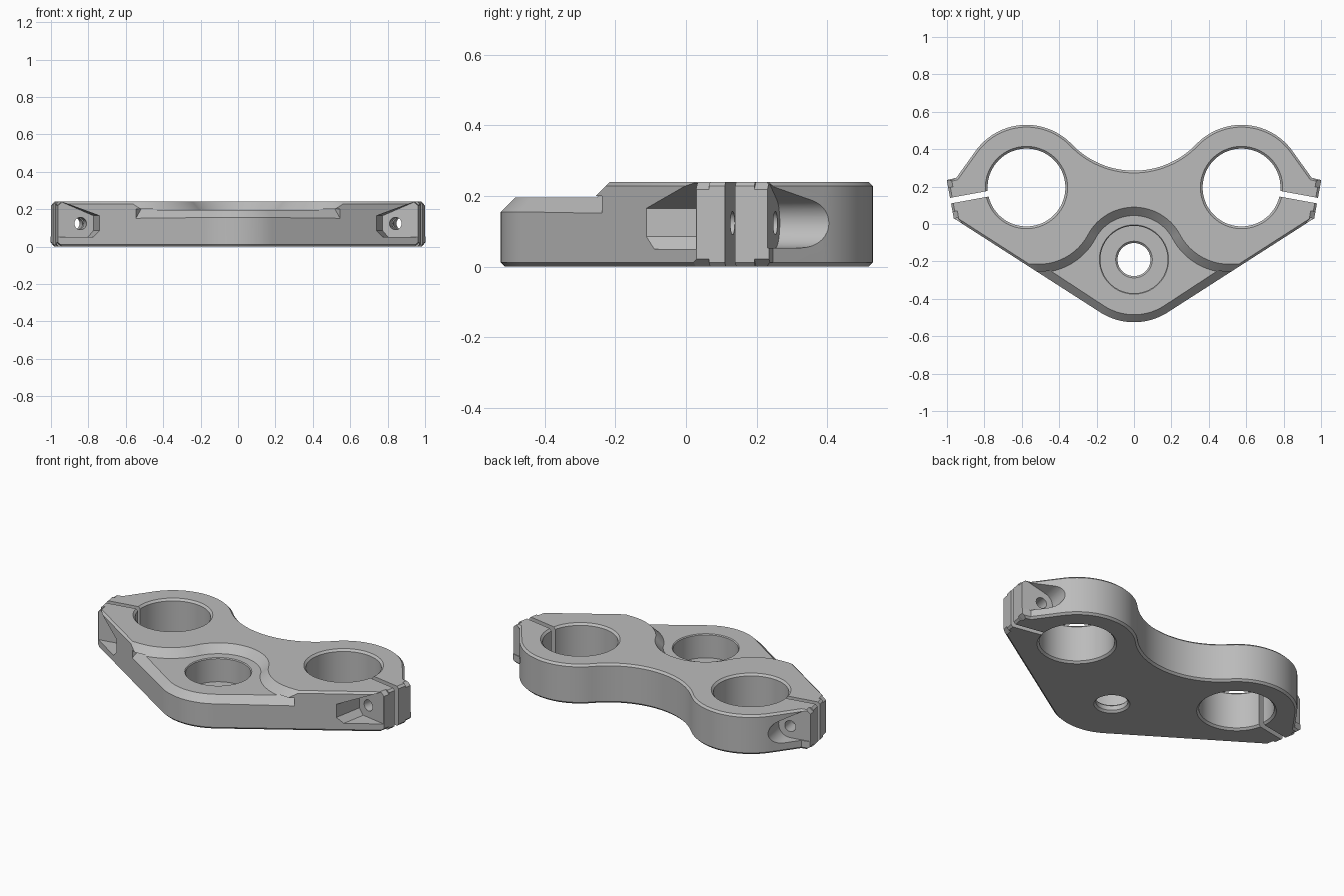
import bpy, bmesh, math
from math import cos, sin, radians

cube = bpy.data.objects.get("Cube")
if cube:
    bpy.data.objects.remove(cube)

HEIGHT = 0.24
STEM = (0, -0.19)
CLAMP = (0.575, 0.195)
OUTER = 0.335
FLOOR = 0.195
CHAMFER = 0.012

metal = bpy.data.materials.new("Grey metal")
metal.use_nodes = True
grey = (0.5, 0.5, 0.5, 1)
metal.diffuse_color = grey
metal.node_tree.nodes["Principled BSDF"].inputs["Base Color"].default_value = grey


def arc(center, r, a0, a1, n):
    """Points on an arc, angles in degrees."""
    angles = [radians(a0 + (a1 - a0) * i / n) for i in range(n + 1)]
    return [(center[0] + r * cos(a), center[1] + r * sin(a)) for a in angles]


def mirror(points):
    """Right half running front to back -> full closed loop."""
    return points + [(-x, y) for x, y in reversed(points) if abs(x) > 1e-5]


def loft(name, rings, closed=False):
    """Skin rings of 3D points; capped, or joined end to end."""
    bm = bmesh.new()
    loops = [[bm.verts.new(p) for p in ring] for ring in rings]
    n = len(loops[0])
    pairs = list(zip(loops, loops[1:]))
    if closed:
        pairs.append((loops[-1], loops[0]))
    for a, b in pairs:
        for i in range(n):
            j = (i + 1) % n
            bm.faces.new((a[i], a[j], b[j], b[i]))
    if not closed:
        bm.faces.new(loops[0])
        bm.faces.new(loops[-1])
    bmesh.ops.recalc_face_normals(bm, faces=bm.faces)
    mesh = bpy.data.meshes.new(name)
    bm.to_mesh(mesh)
    bm.free()
    obj = bpy.data.objects.new(name, mesh)
    bpy.context.collection.objects.link(obj)
    return obj


def turned(name, center, profile, sides=96):
    """Stack of circles given as (radius, z)."""
    return loft(name, [[(x, y, z) for x, y in arc(center, r, 0, 360, sides)[:-1]]
                       for r, z in profile])


# Local frame of each pinch lug: u outward, v along the bolt
TILT = radians(10.4)
LUG = (0.86, 0.147)


def lug_point(u, v, side=1):
    return (side * (LUG[0] + u * cos(TILT) + v * sin(TILT)),
            LUG[1] - u * sin(TILT) + v * cos(TILT))


def lug_prism(name, profile, v0, v1, side):
    """Extrude a (u, z) profile along the bolt direction."""
    return loft(name, [[(*lug_point(u, v, side), z) for u, z in profile]
                       for v in (v0, v1)])


# Plate outline, right half
half = arc(STEM, OUTER, -90, -56.8, 16)
half += [lug_point(0.123, -0.096), lug_point(0.123, 0.112), (0.95, 0.247)]
half += arc(CLAMP, OUTER, 35.7, 136.2, 40)
half += arc((0, 0.747), 0.462, -43.8, -90, 20)[1:]
outline = mirror(half)
plate = loft("clamp_plate", [[(x, y, z) for x, y in outline] for z in (0, HEIGHT)])
plate.data.materials.append(metal)

# Chamfer the top and bottom rims
bm = bmesh.new()
bm.from_mesh(plate.data)
rim = [e for e in bm.edges if abs(e.verts[0].co.z - e.verts[1].co.z) < 1e-5]
bmesh.ops.bevel(bm, geom=rim, offset=CHAMFER, segments=1, affect='EDGES')
bmesh.ops.recalc_face_normals(bm, faces=bm.faces)
bm.to_mesh(plate.data)
bm.free()

cutters = []


# Lowered front deck with a sloping curved wall
def deck_ring(offset, z):
    fillet = arc((0.51, 0.085), 0.3 - offset, 270, 208.3, 20)
    right = [(0.75, -0.8), (0.75, fillet[0][1])] + fillet
    right += arc(STEM, 0.28 + offset, 28.3, 90, 24)[1:]
    return [(x, y, z) for x, y in mirror(right)]


cutters.append(loft("deck_cutter", [deck_ring(-0.045, FLOOR), deck_ring(0.015, 0.255)]))


# Wide chamfer along the front edge of the deck
def front_path(offset):
    points = arc(STEM, OUTER + offset, -90, -56.8, 16)
    x, y = points[-1]
    points.append((x + 0.36, y + 0.36 * 0.655))
    return [(-px, py) for px, py in reversed(points[1:])] + points


section = [(0.05, 0.105), (-0.045, 0.2), (0.05, 0.2)]
paths = [[(x, y, z) for x, y in front_path(o)] for o, z in section]
cutters.append(loft("edge_cutter", list(zip(*paths))))

# Stem bore and counterbore
cutters.append(turned("stem_cutter", STEM, [
    (0.115, -0.015), (0.088, 0.012), (0.088, 0.04), (0.098, 0.05),
    (0.18, 0.05), (0.18, 0.19), (0.19, 0.2), (0.19, 0.3)]))

for side in (-1, 1):
    # Clamp bore with chamfered mouths
    cutters.append(turned("bore_cutter", (side * CLAMP[0], CLAMP[1]), [
        (0.235, -0.015), (0.208, 0.012), (0.208, HEIGHT - 0.012), (0.235, HEIGHT + 0.015)]))
    # Pinch slit
    cutters.append(lug_prism("slit_cutter", [(-0.14, -0.1), (0.3, -0.1), (0.3, 0.4), (-0.14, 0.4)],
                             -0.015, 0.015, side))
    # Bolt hole
    cutters.append(lug_prism("bolt_cutter", arc((0, 0.123), 0.033, 0, 360, 32)[:-1],
                             -0.3, 0.3, side))
    # Angular front pocket
    cutters.append(lug_prism("front_pocket_cutter", [
        (-0.07, 0.085), (-0.07, 0.165), (0.13, 0.25), (0.25, 0.25), (0.25, 0.05), (-0.04, 0.05)],
        -0.4, -0.098, side))
    # Round-ended back pocket
    cutters.append(lug_prism("back_pocket_cutter",
                             arc((0, 0.123), 0.07, 110, 270, 24)
                             + [(0.25, 0.053), (0.25, 0.25), (0.13, 0.25)],
                             0.108, 0.4, side))
    # Trimmed outer lug corners, top and bottom
    for base, sign in ((0, 1), (HEIGHT, -1)):
        for v0, v1 in ((-0.12, -0.06), (0.07, 0.13)):
            cutters.append(lug_prism("corner_cutter", [
                (0.085, base - sign * 0.01), (0.145, base + sign * 0.04),
                (0.145, base - sign * 0.02)], v0, v1, side))

# Carve the plate, then drop the cutters
bpy.context.view_layer.objects.active = plate
plate.select_set(True)
for cutter in cutters:
    cutter.hide_render = True
    mod = plate.modifiers.new(cutter.name, 'BOOLEAN')
    mod.operation = 'DIFFERENCE'
    mod.solver = 'EXACT'
    mod.object = cutter
    bpy.ops.object.modifier_apply(modifier=mod.name)
    bpy.data.objects.remove(cutter)

bpy.ops.object.shade_smooth_by_angle(angle=radians(25))
